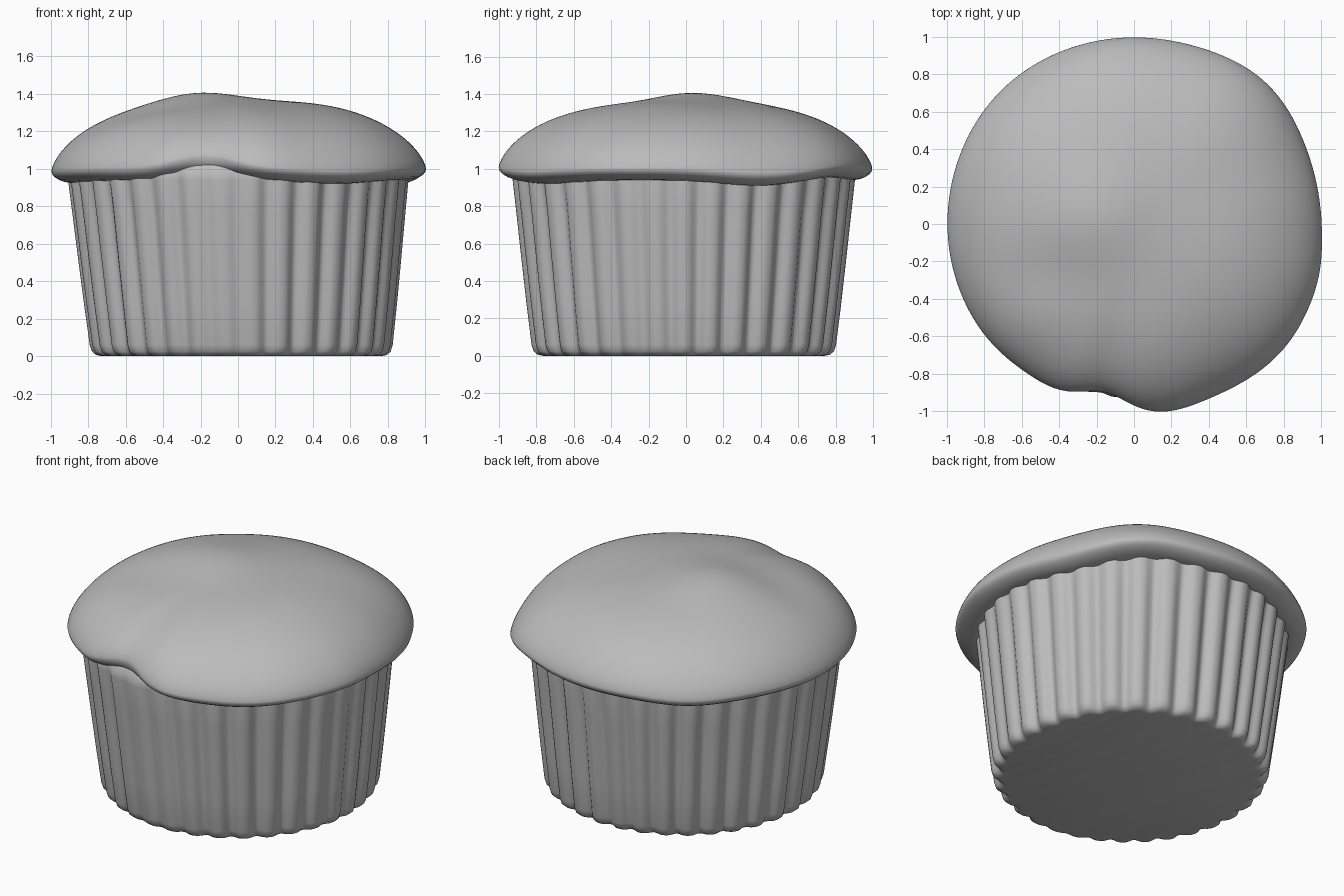
import bpy, bmesh
from math import sin, cos, pi, exp, radians

cube = bpy.data.objects.get("Cube")
if cube:
    bpy.data.objects.remove(cube)

mat = bpy.data.materials.new("plain grey")
mat.use_nodes = True
GREY = (0.5, 0.5, 0.5, 1)
mat.diffuse_color = GREY
mat.node_tree.nodes["Principled BSDF"].inputs["Base Color"].default_value = GREY


def bump(angle, centre, width):
    """Soft bump around a direction, angles in degrees."""
    d = (angle - radians(centre) + pi) % (2 * pi) - pi
    return exp(-(d / radians(width)) ** 2)


def spot(x, y, cx, cy, wx, wy):
    """Soft bump around a point on the plan."""
    return exp(-((x - cx) / wx) ** 2 - ((y - cy) / wy) ** 2)


def revolve(name, rings, segments, point, cap_start, cap_end):
    """Skin closed rings whose vertices come from point(ring, angle)."""
    bm = bmesh.new()
    loops = [[bm.verts.new(point(r, 2 * pi * i / segments)) for i in range(segments)]
             for r in rings]
    for a, b in zip(loops, loops[1:]):
        for i in range(segments):
            j = (i + 1) % segments
            bm.faces.new((a[i], a[j], b[j], b[i]))
    if cap_start:
        bm.faces.new(loops[0][::-1])
    if cap_end:
        bm.faces.new(loops[-1])
    bmesh.ops.recalc_face_normals(bm, faces=bm.faces)
    mesh = bpy.data.meshes.new(name)
    bm.to_mesh(mesh)
    bm.free()
    mesh.materials.append(mat)
    ob = bpy.data.objects.new(name, mesh)
    bpy.context.collection.objects.link(ob)
    bpy.ops.object.select_all(action="DESELECT")
    ob.select_set(True)
    bpy.context.view_layer.objects.active = ob
    bpy.ops.object.shade_smooth_by_angle(angle=radians(50))


# Pleated paper cup: (radius, height, pleat depth)
PLEATS = 34
cup_rings = [(0.745, 0, 0.02), (0.775, 0.006, 0.03), (0.797, 0.025, 0.036),
             (0.808, 0.06, 0.036), (0.835, 0.28, 0.036), (0.862, 0.52, 0.036),
             (0.888, 0.76, 0.036), (0.908, 0.94, 0.03), (0.905, 0.99, 0.02),
             (0.875, 1.03, 0.01)]


def cup_point(ring, a):
    r, z, depth = ring
    wave = (0.5 - 0.5 * cos(PLEATS * a + 0.5 * sin(3 * a))) ** 1.6
    soft = 1 - 0.6 * bump(a, 262, 16) - 0.4 * bump(a, 345, 14)
    r += 0.012 * bump(a, 45, 25) - depth * soft * wave
    lean = 0.018 * (1 - z)
    return r * cos(a) + lean, 1.01 * r * sin(a) - 0.012, z


revolve("paper_cup", cup_rings, PLEATS * 10, cup_point, True, False)


# Cake top: outline and rim height vary with direction
def rim_radius(a):
    return (0.995 - 0.085 * bump(a, 260, 11) + 0.02 * bump(a, 280, 12)
            + 0.045 * bump(a, 322, 26) + 0.008 * bump(a, 345, 10)
            + 0.036 * bump(a, 47, 20) + 0.01 * bump(a, 135, 25)
            - 0.015 * bump(a, 236, 14))


def rim_height(a):
    return (1.0 + 0.065 * bump(a, 259, 14) - 0.03 * bump(a, 25, 18)
            - 0.02 * bump(a, 305, 20) - 0.015 * bump(a, 185, 30)
            + 0.015 * bump(a, 58, 14) - 0.02 * bump(a, 126, 16))


# Underside rings: (share of overhang, drop below the lip)
under = [(0, -0.055), (0.2, -0.06), (0.45, -0.055), (0.7, -0.043),
         (0.88, -0.028), (0.97, -0.014)]


def under_point(ring, a):
    share, drop = ring
    r = 0.875 + share * (rim_radius(a) - 0.875)
    return r * cos(a), r * sin(a), rim_height(a) + drop


def dome_point(t, a):
    r = t * rim_radius(a)
    x, y, z = r * cos(a), r * sin(a), rim_height(a)
    z += (1.355 - z) * max(0, 1 - t ** 3) ** 0.66
    # Lumps and hollows fade out toward the lip
    lumps = (0.053 * spot(x, y, -0.2, 0.03, 0.3, 0.3)
             - 0.02 * spot(x, y, -0.5, -0.28, 0.35, 0.2)
             - 0.012 * spot(x, y, -0.2, -0.72, 0.18, 0.25)
             + 0.008 * spot(x, y, 0.45, -0.1, 0.3, 0.35))
    return x, y, z + lumps * (1 - t ** 6)


def top_point(ring, a):
    return under_point(ring, a) if isinstance(ring, tuple) else dome_point(ring, a)


# Rings run from the tucked underside, round the lip, then over the dome
STEPS = 40
dome = [cos(pi / 2 * k / STEPS) for k in range(STEPS)] + [0.004]
revolve("cake_top", under + dome, 180, top_point, False, True)
